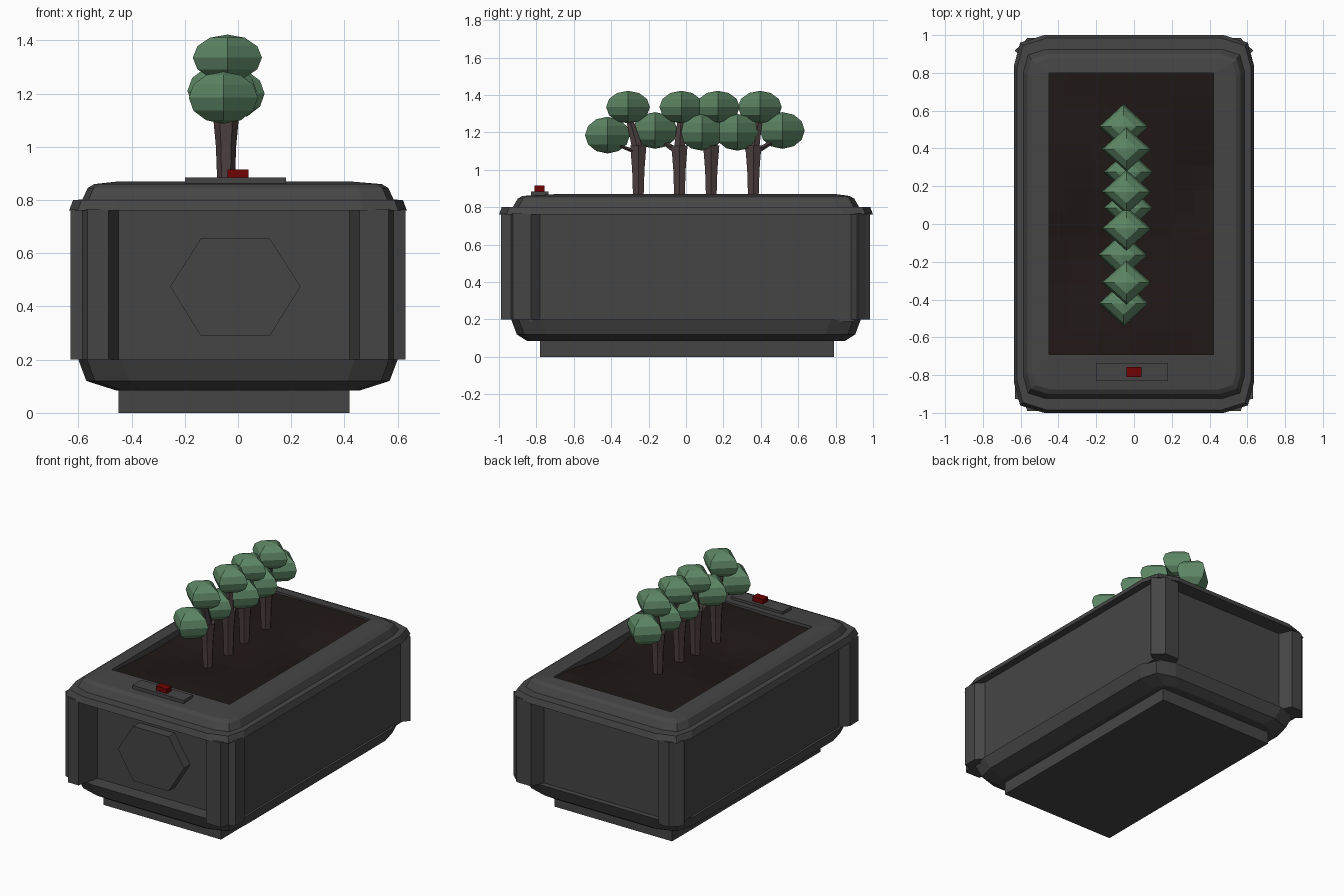
import bpy, bmesh, math
from mathutils import Matrix

if "Cube" in bpy.data.objects:
    bpy.data.objects.remove(bpy.data.objects["Cube"])


def material(name, rgb):
    m = bpy.data.materials.new(name)
    m.diffuse_color = (*rgb, 1)
    m.use_nodes = True
    m.node_tree.nodes["Principled BSDF"].inputs["Base Color"].default_value = m.diffuse_color
    return m


GREY = material("dark_grey", (0.06, 0.06, 0.06))
SOIL = material("soil", (0.014, 0.009, 0.008))
BARK = material("bark", (0.075, 0.052, 0.05))
LEAF = material("leaf", (0.11, 0.24, 0.13))
RED = material("red", (0.16, 0.001, 0.001))


def finish(name, bm, mat):
    bmesh.ops.remove_doubles(bm, verts=bm.verts, dist=1e-5)
    bmesh.ops.recalc_face_normals(bm, faces=bm.faces)
    me = bpy.data.meshes.new(name)
    bm.to_mesh(me)
    bm.free()
    me.materials.append(mat)
    ob = bpy.data.objects.new(name, me)
    bpy.context.collection.objects.link(ob)
    return ob


def loft(name, rings, mat=GREY):
    """Skin a stack of equal-length point rings and cap both ends."""
    bm = bmesh.new()
    vs = [[bm.verts.new(p) for p in r] for r in rings]
    n = len(rings[0])
    for a, b in zip(vs, vs[1:]):
        for i in range(n):
            j = (i + 1) % n
            bm.faces.new((a[i], a[j], b[j], b[i]))
    bm.faces.new(vs[0])
    bm.faces.new(vs[-1])
    return finish(name, bm, mat)


def prism(name, outline, z0, z1, mat=GREY):
    return loft(name, [[(x, y, z) for x, y in outline] for z in (z0, z1)], mat)


def box(name, x0, x1, y0, y1, z0, z1, mat=GREY):
    return prism(name, [(x0, y0), (x1, y0), (x1, y1), (x0, y1)], z0, z1, mat)


def ring(x0, x1, y0, y1, z, c):
    """Rectangle with two-facet corners of size c (c = 0 collapses to a corner)."""
    q = [(0, c), (c * 0.2, c * 0.25), (c, 0)]
    out = []
    for cx, cy, sx, sy in ((x0, y0, 1, 1), (x1, y0, -1, 1), (x1, y1, -1, -1), (x0, y1, 1, -1)):
        pts = q if sx * sy > 0 else q[::-1]
        out += [(cx + sx * px, cy + sy * py, z) for px, py in pts]
    return out


def sym(hx, hy, z, c=0.16):
    return ring(-hx, hx, -hy, hy, z, c)


# Base, curved lower shell, inner walls
box("base_plinth", -0.45, 0.42, -0.78, 0.79, 0, 0.1)
loft("lower_shell", [sym(0.46, 0.85, 0.085, 0.1), sym(0.57, 0.905, 0.12),
                     sym(0.60, 0.935, 0.2)])
box("wall_core", -0.585, 0.585, -0.84, 0.90, 0.19, 0.77)

# Notched corner posts, mirrored left to right
FRONT = [(0.435, -0.84), (0.472, -0.99), (0.565, -0.99), (0.585, -0.935), (0.63, -0.925),
         (0.63, -0.83), (0.585, -0.78), (0.435, -0.78)]
BACK = [(0.435, 0.88), (0.435, 0.90), (0.472, 0.985), (0.565, 0.985), (0.585, 0.96),
        (0.63, 0.92), (0.63, 0.915), (0.583, 0.88)]
for s, side in ((1, "right"), (-1, "left")):
    for outline, end in ((FRONT, "front"), (BACK, "back")):
        prism(f"post_{end}_{side}",
              [(s * x - (0.015 if x < 0.5 else 0), y) for x, y in outline], 0.2, 0.765)

# Stepped rim with rectangular planting hole
loft("rim", [sym(0.635, 1.0, 0.76), sym(0.62, 0.985, 0.80), sym(0.585, 0.925, 0.802, 0.12),
             sym(0.565, 0.90, 0.845, 0.11), sym(0.54, 0.875, 0.86, 0.09),
             ring(-0.45, 0.42, -0.69, 0.80, 0.87, 0), ring(-0.45, 0.42, -0.69, 0.80, 0.77, 0)])

# Uneven soil surface, dipping beside the long edges
bm = bmesh.new()
bmesh.ops.create_grid(bm, x_segments=8, y_segments=12, size=1)
for v in bm.verts:
    x, y = v.co.x, v.co.y
    dip = (math.exp(-3 * (x + 0.6) ** 2 - 6 * (y + 0.35) ** 2)
           + math.exp(-5 * (x - 0.9) ** 2 - 6 * (y - 0.2) ** 2))
    v.co = (-0.015 + 0.435 * x, 0.055 + 0.745 * y,
            0.857 - 0.06 * dip + 0.005 * math.sin(7 * y + 2 * x))
finish("soil", bm, SOIL)

# Hexagonal front plate
HEX = [(-0.255, 0.475), (-0.14, 0.655), (0.12, 0.655), (0.235, 0.475), (0.12, 0.29), (-0.14, 0.29)]
loft("front_hexagon", [[(x, y, z) for x, z in HEX] for y in (-0.83, -0.905)])

# Control plate and button
box("control_plate", -0.2, 0.18, -0.83, -0.735, 0.855, 0.885)
box("button_collar", -0.03, 0.03, -0.80, -0.765, 0.88, 0.892)
box("button", -0.04, 0.04, -0.81, -0.757, 0.885, 0.915, RED)


# Trees
def limb(name, stops):
    """Six-sided tapering limb through (x, y, z, radius) stops."""
    loft(name, [[(x + r * math.cos(k * math.pi / 3), y + r * math.sin(k * math.pi / 3), z)
                 for k in range(6)] for x, y, z, r in stops], BARK)


def crown(name, x, y, z, rx, ry, rz):
    bm = bmesh.new()
    bmesh.ops.create_uvsphere(bm, u_segments=4, v_segments=6, radius=1)
    bmesh.ops.transform(bm, verts=bm.verts,
                        matrix=Matrix.Translation((x, y, z)) @ Matrix.Diagonal((rx, ry, rz, 1)))
    finish(name, bm, LEAF)


# trunk y, upper crown y, lower crowns (x, y, z)
TREES = [(-0.255, -0.31, [(-0.055, -0.42, 1.185)]),
         (-0.035, -0.025, [(-0.06, -0.165, 1.21)]),
         (0.135, 0.17, [(-0.03, 0.085, 1.20)]),
         (0.36, 0.395, [(-0.03, 0.275, 1.20), (-0.055, 0.515, 1.21)])]
for i, (ty, uy, lows) in enumerate(TREES):
    limb(f"trunk_{i}", [(-0.045, ty, 0.78, 0.03), (-0.045, ty, 1.0, 0.038),
                        (-0.045, ty, 1.13, 0.05)])
    limb(f"stem_{i}", [(-0.045, ty, 1.1, 0.035), (-0.04, uy, 1.3, 0.02)])
    crown(f"upper_crown_{i}", -0.04, uy, 1.335, 0.13, 0.117, 0.087)
    for j, (lx, ly, lz) in enumerate(lows):
        limb(f"branch_{i}_{j}", [(-0.045, ty, 1.09, 0.035), (lx, ly, lz - 0.03, 0.02)])
        crown(f"lower_crown_{i}_{j}", lx, ly, lz, 0.13, 0.12, 0.098)
